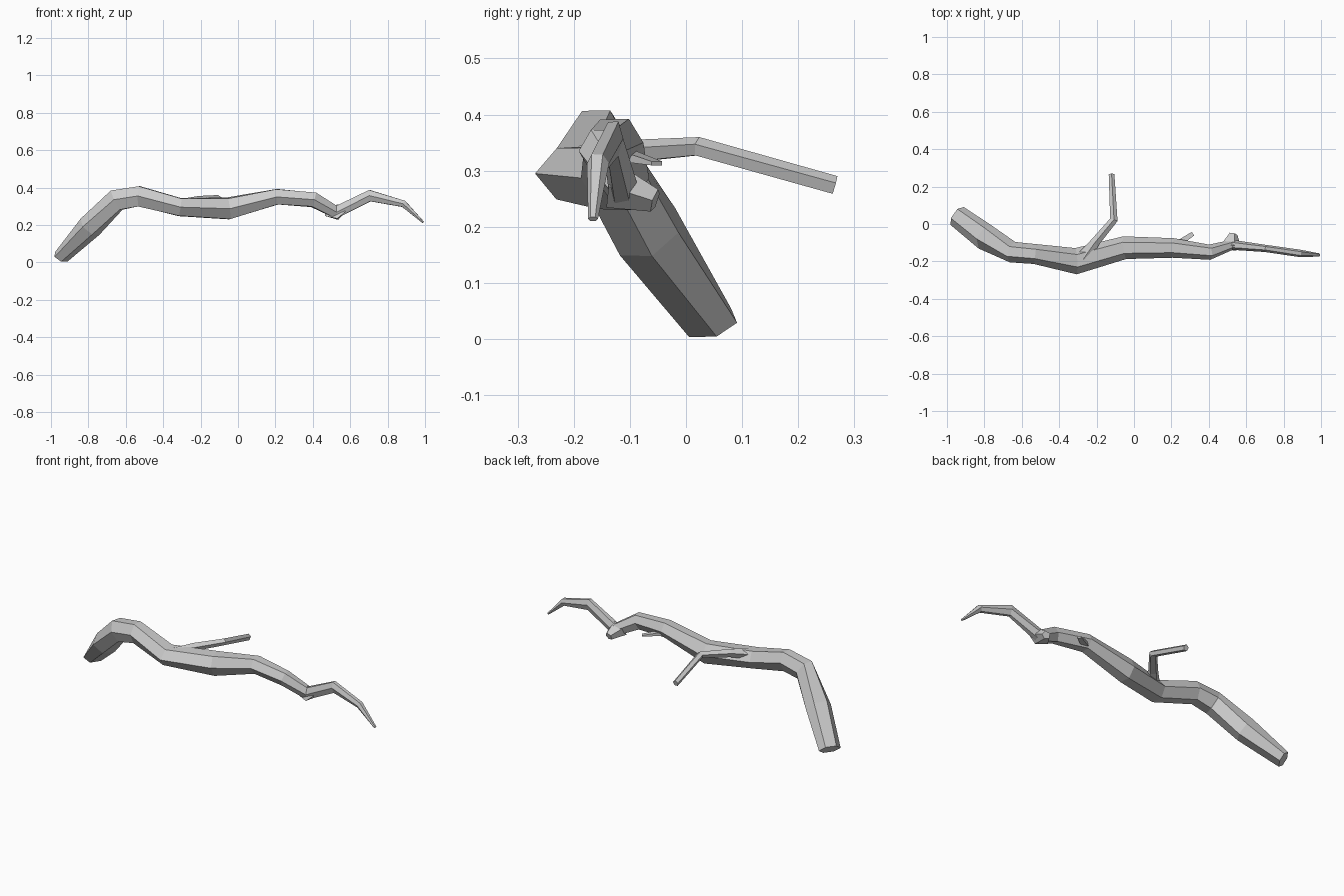
import bpy, bmesh, math, random
from mathutils import Vector

random.seed(4)


def limb(name, stations, sides, jitter=0.0, phase=0.0):
    """Faceted tube; each station is x, y, z, half width, half height."""
    bm = bmesh.new()
    pts = [Vector(s[:3]) for s in stations]
    rings = []
    for i, s in enumerate(stations):
        before = (pts[i] - pts[i - 1]).normalized() if i else Vector()
        after = (pts[i + 1] - pts[i]).normalized() if i < len(pts) - 1 else Vector()
        t = (before + after).normalized()
        side = t.cross(Vector((0, 0, 1))).normalized()
        up = side.cross(t)
        ring = []
        for k in range(sides):
            a = phase + math.tau * k / sides
            r = 1 + random.uniform(-jitter, jitter)
            ring.append(bm.verts.new(pts[i] + r * (side * s[3] * math.cos(a) + up * s[4] * math.sin(a))))
        rings.append(ring)
    for a, b in zip(rings, rings[1:]):
        for k in range(sides):
            n = (k + 1) % sides
            bm.faces.new((a[k], a[n], b[n], b[k]))
    bm.faces.new(rings[0])
    bm.faces.new(rings[-1])
    bmesh.ops.recalc_face_normals(bm, faces=bm.faces)
    me = bpy.data.meshes.new(name)
    bm.to_mesh(me)
    bm.free()
    ob = bpy.data.objects.new(name, me)
    bpy.context.collection.objects.link(ob)
    return ob


# Crooked main branch, thick end on the ground
limb("main_branch", [
    (-0.945, 0.043, 0.029, 0.062, 0.039),
    (-0.790, -0.070, 0.190, 0.070, 0.064),
    (-0.650, -0.153, 0.335, 0.056, 0.066),
    (-0.530, -0.160, 0.355, 0.052, 0.062),
    (-0.310, -0.198, 0.295, 0.068, 0.056),
    (-0.050, -0.128, 0.287, 0.060, 0.066),
    (0.210, -0.128, 0.350, 0.050, 0.047),
    (0.405, -0.150, 0.335, 0.041, 0.046),
    (0.525, -0.112, 0.268, 0.028, 0.040),
    (0.705, -0.130, 0.357, 0.019, 0.036),
    (0.885, -0.157, 0.313, 0.020, 0.021),
    (0.990, -0.166, 0.214, 0.009, 0.006),
], 6, jitter=0.06)

# Forked side branch reaching to the back
limb("side_branch", [
    (-0.270, -0.185, 0.315, 0.045, 0.030),
    (-0.210, -0.100, 0.333, 0.026, 0.022),
    (-0.108, 0.022, 0.342, 0.022, 0.018),
    (-0.120, 0.265, 0.273, 0.016, 0.018),
], 5, phase=0.3)

# Short broken twigs
limb("small_twig", [
    (0.215, -0.120, 0.330, 0.026, 0.016),
    (0.315, -0.052, 0.313, 0.016, 0.005),
], 4, phase=math.pi / 4)
limb("broken_stub", [
    (0.515, -0.125, 0.272, 0.062, 0.042),
    (0.530, -0.055, 0.247, 0.024, 0.022),
], 5)
